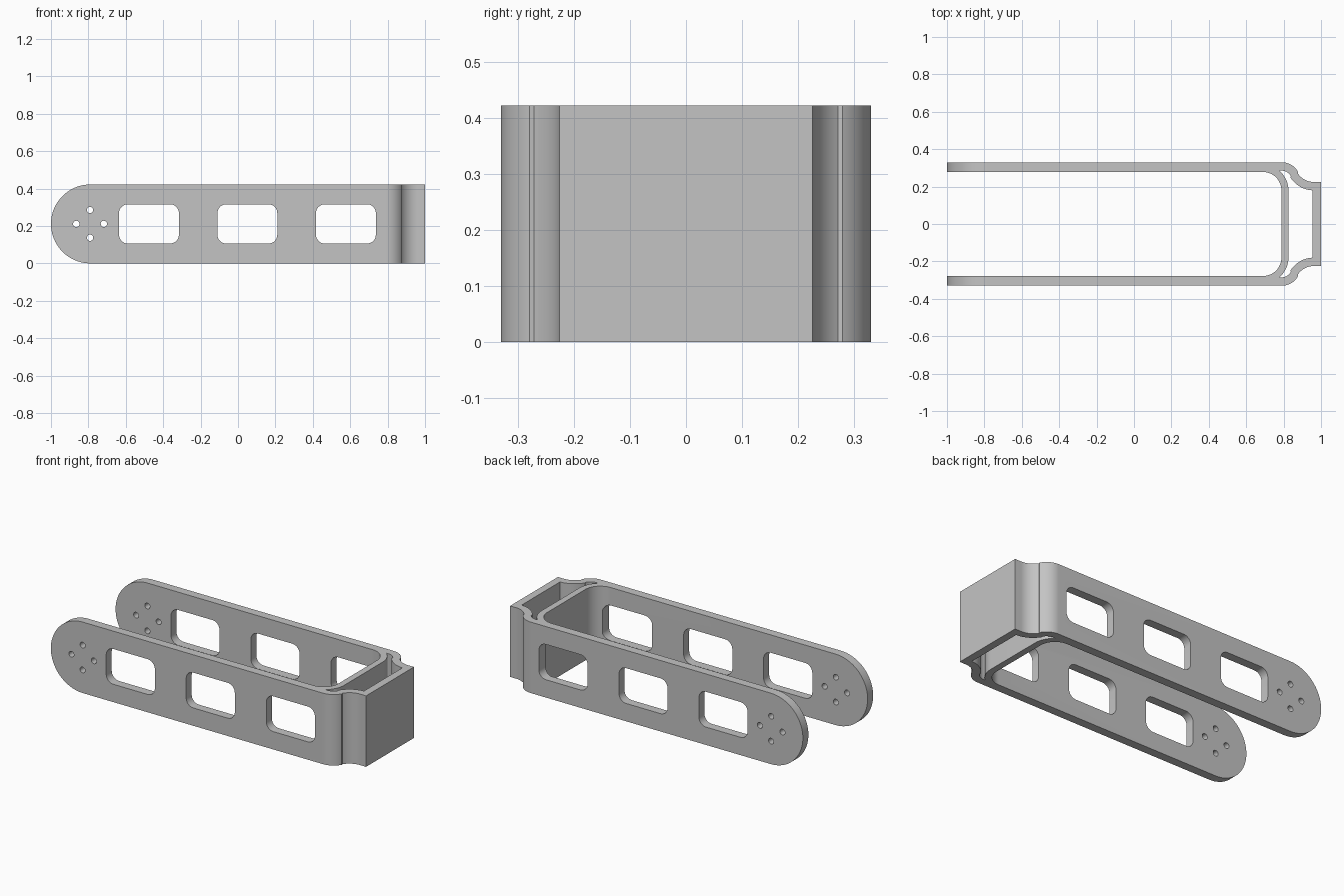
import bpy, bmesh
from math import cos, sin, radians, asin, degrees
from mathutils import Vector

if "Cube" in bpy.data.objects:
    bpy.data.objects.remove(bpy.data.objects["Cube"], do_unlink=True)

HEIGHT = 0.422
MID = HEIGHT / 2
ARM_IN, ARM_OUT = 0.278, 0.33

metal = bpy.data.materials.new("light grey metal")
metal.use_nodes = True
GREY = (0.55, 0.55, 0.55, 1)
metal.diffuse_color = GREY
metal.node_tree.nodes["Principled BSDF"].inputs["Base Color"].default_value = GREY


def arc(cx, cy, r, a0, a1, n=16):
    angles = [radians(a0 + (a1 - a0) * i / n) for i in range(n + 1)]
    return [(cx + r * cos(a), cy + r * sin(a)) for a in angles]


def mirrored(half):
    """Close a half outline by mirroring it across y = 0."""
    return half + [(x, -y) for x, y in reversed(half)]


def extrude(name, points, axis, start, end):
    """Prism from a 2D outline, drawn in xy (axis 'z') or xz (axis 'y')."""
    bm = bmesh.new()
    place = (lambda u, v: (u, v, start)) if axis == "z" else (lambda u, v: (u, start, v))
    face = bm.faces.new([bm.verts.new(place(u, v)) for u, v in points])
    grown = bmesh.ops.extrude_face_region(bm, geom=[face])["geom"]
    offset = Vector((0, 0, end - start) if axis == "z" else (0, end - start, 0))
    bmesh.ops.translate(bm, vec=offset,
                        verts=[g for g in grown if isinstance(g, bmesh.types.BMVert)])
    bmesh.ops.recalc_face_normals(bm, faces=bm.faces)
    mesh = bpy.data.meshes.new(name)
    bm.to_mesh(mesh)
    bm.free()
    mesh.materials.append(metal)
    obj = bpy.data.objects.new(name, mesh)
    bpy.context.collection.objects.link(obj)
    return obj


def combine(target, tool, operation="DIFFERENCE"):
    """Apply a boolean and discard the tool."""
    mod = target.modifiers.new("cut", "BOOLEAN")
    mod.operation, mod.solver, mod.object = operation, "EXACT", tool
    bpy.context.view_layer.objects.active = target
    bpy.ops.object.modifier_apply(modifier=mod.name)
    bpy.data.objects.remove(tool, do_unlink=True)


def cut_y(points):
    combine(bracket, extrude("side_cutter", points, "y", -0.6, 0.6))


# Bracket plan: two long arms joined by a rounded crossbar and a necked end
FILLET = (0.69, 0.18)
shoulder = arc(0.79, 0.23, 0.1, 90, 29) + arc(0.96, 0.325, 0.1, 209, 270)[1:]
outside = [(-1, ARM_OUT)] + shoulder + [(1, 0.225)]
pocket = arc(*FILLET, ARM_IN - FILLET[1], 0, 90) + [(-1, ARM_IN)]
plan = mirrored(outside) + [(x, -y) for x, y in reversed(pocket)] + pocket
bracket = extrude("bracket", plan, "z", -0.1, HEIGHT + 0.1)

# Hollow between the crossbar and the end plate
tip_angle = degrees(asin((0.285 - FILLET[1]) / 0.136))
hollow = (arc(*FILLET, 0.136, 0, tip_angle) + arc(0.79, 0.23, 0.055, 90, 29)
          + arc(0.96, 0.325, 0.145, 209, 268)[1:])
hollow = hollow + [(x, -y) for x, y in reversed(hollow)]
combine(bracket, extrude("hollow_cutter", hollow, "z", -0.2, HEIGHT + 0.2))

# Side silhouette with half-round free ends
silhouette = arc(-1 + MID, MID, MID, 90, 270, 40) + [(1.1, 0), (1.1, HEIGHT)]
combine(bracket, extrude("silhouette", silhouette, "y", -0.6, 0.6), "INTERSECT")

# Rounded windows through both arms
W, H, R = 0.16, 0.105, 0.047
for cx in (-0.476, 0.05, 0.577):
    window = []
    for sx, sz, a in ((1, 1, 0), (-1, 1, 90), (-1, -1, 180), (1, -1, 270)):
        window += arc(cx + sx * (W - R), MID + sz * (H - R), R, a, a + 90, 8)
    cut_y(window)

# Four screw holes at the free end
for dx, dz in ((1, 0), (-1, 0), (0, 1), (0, -1)):
    cut_y(arc(-0.791 + dx * 0.074, MID + dz * 0.074, 0.017, 0, 360, 20)[:-1])

# Smooth curved walls, sharp rims
bpy.ops.object.select_all(action="DESELECT")
bracket.select_set(True)
bpy.context.view_layer.objects.active = bracket
bpy.ops.object.shade_smooth_by_angle(angle=radians(30))
